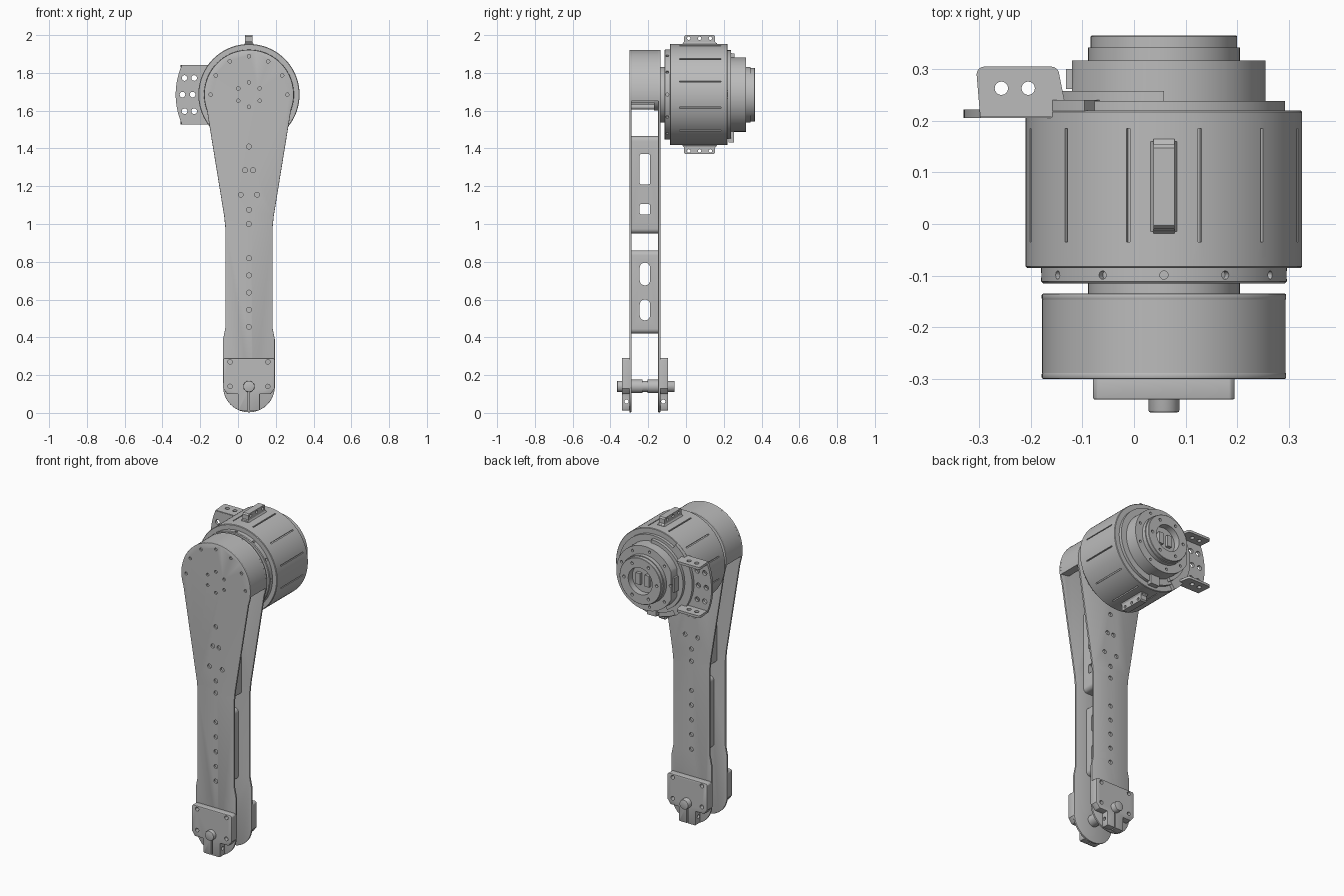
import bpy, bmesh
from math import sin, cos, pi, radians, sqrt
from mathutils import Matrix, Vector

if "Cube" in bpy.data.objects:
    bpy.data.objects.remove(bpy.data.objects["Cube"], do_unlink=True)

grey = bpy.data.materials.new("machined grey")
grey.use_nodes = True
grey.diffuse_color = (0.5, 0.5, 0.5, 1)
grey.node_tree.nodes["Principled BSDF"].inputs["Base Color"].default_value = (0.5, 0.5, 0.5, 1)

CX, CZ = 0.058, 1.685      # joint axis runs along y through here
PARTS = []


def finish(name, bm):
    bmesh.ops.recalc_face_normals(bm, faces=bm.faces)
    me = bpy.data.meshes.new(name)
    bm.to_mesh(me)
    bm.free()
    me.materials.append(grey)
    ob = bpy.data.objects.new(name, me)
    bpy.context.collection.objects.link(ob)
    PARTS.append(ob)
    return ob


def apply(ob, mod):
    bpy.context.view_layer.objects.active = ob
    bpy.ops.object.modifier_apply(modifier=mod.name)


def bevel(ob, width, segments=2):
    mod = ob.modifiers.new("edge", "BEVEL")
    mod.width, mod.segments, mod.angle_limit = width, segments, radians(40)
    apply(ob, mod)
    return ob


def cut(ob, *tools):
    for tool in tools:
        mod = ob.modifiers.new("cut", "BOOLEAN")
        mod.operation, mod.solver, mod.object = "DIFFERENCE", "EXACT", tool
        apply(ob, mod)
        PARTS.remove(tool)
        bpy.data.objects.remove(tool, do_unlink=True)
    return ob


def prism(name, pts, a, b, axis="y"):
    """Extrude a 2D outline from a to b along an axis."""
    place = {"x": lambda u, v, w: (w, u, v), "y": lambda u, v, w: (u, w, v),
             "z": lambda u, v, w: (u, v, w)}[axis]
    bm = bmesh.new()
    lo, hi = ([bm.verts.new(place(u, v, w)) for u, v in pts] for w in (a, b))
    bm.faces.new(lo)
    bm.faces.new(hi)
    for i in range(len(pts)):
        j = (i + 1) % len(pts)
        bm.faces.new((lo[i], lo[j], hi[j], hi[i]))
    return finish(name, bm)


def lathe(name, profile, n=72):
    """Revolve (y, radius) points about the joint axis."""
    bm = bmesh.new()
    rings = [[bm.verts.new((CX + r * cos(2 * pi * i / n), y, CZ + r * sin(2 * pi * i / n)))
              for i in range(n)] for y, r in profile]
    for p, q in zip(rings, rings[1:]):
        for i in range(n):
            j = (i + 1) % n
            bm.faces.new((p[i], p[j], q[j], q[i]))
    bmesh.ops.remove_doubles(bm, verts=bm.verts, dist=1e-5)
    return finish(name, bm)


def rods(name, centres, r, length, direction="y", n=16):
    """Cylinders along an axis, or pointing out from the joint axis ('radial')."""
    bm = bmesh.new()
    for c in centres:
        c = Vector(c)
        d = {"x": Vector((1, 0, 0)), "y": Vector((0, 1, 0)), "z": Vector((0, 0, 1)),
             "radial": Vector((c.x - CX, 0, c.z - CZ))}[direction]
        m = Matrix.Translation(c) @ d.to_track_quat("Z", "Y").to_matrix().to_4x4()
        bmesh.ops.create_cone(bm, cap_ends=True, segments=n, radius1=r, radius2=r,
                              depth=length, matrix=m)
    return finish(name, bm)


def box(name, x0, x1, y0, y1, z0, z1):
    return prism(name, [(x0, z0), (x1, z0), (x1, z1), (x0, z1)], y0, y1)


def arc(r, a, b, n, cx=CX, cz=CZ):
    return [(cx + r * cos(radians(a + (b - a) * i / n)),
             cz + r * sin(radians(a + (b - a) * i / n))) for i in range(n + 1)]


def round_rect(u0, u1, v0, v1, r):
    return (arc(r, 0, 90, 5, u1 - r, v1 - r) + arc(r, 90, 180, 5, u0 + r, v1 - r)
            + arc(r, 180, 270, 5, u0 + r, v0 + r) + arc(r, 270, 360, 5, u1 - r, v0 + r))


def polar(r, y, angles):
    return [(CX + r * cos(radians(a)), y, CZ + r * sin(radians(a))) for a in angles]


# Two long link plates with screw holes
right = (arc(0.137, -90, 0, 10, CX, 0.14)
         + [(CX + x, z) for x, z in ((0.137, 0.39), (0.125, 0.45), (0.125, 0.98), (0.131, 1.04))]
         + arc(0.237, -20, 90, 24))
right[0] = (CX, 0.003)
outline = right + [(2 * CX - x, z) for x, z in reversed(right[1:-1])]
screws = [(0, 1.41), (0, 1.075), (0, 1.0)] + [(0, 0.455 + 0.091 * i) for i in range(5)]
screws += [(s * x, z) for s in (-1, 1) for x, z in ((0.021, 1.285), (0.043, 1.155))]
rim = range(0, 181, 30)
for name, y0, y1 in (("front_plate", -0.30, -0.288), ("back_plate", -0.147, -0.135)):
    plate = bevel(prism(name, outline, y0, y1), 0.003)
    ym = (y0 + y1) / 2
    holes = [(CX + x, ym, z) for x, z in screws]
    cut(plate, rods("screw_cutter", holes, 0.013, 0.05))
    if name == "front_plate":
        cut(plate, rods("rim_cutter", polar(0.203, ym, rim) + polar(0.065, ym, range(30, 390, 60)),
                        0.009, 0.05))

# Arched cover between the plates at the joint
prism("joint_cover", arc(0.236, -8, 188, 48) + arc(0.178, 188, -8, 48), -0.29, -0.145)

# Output bolts and flange inside the cover
rods("output_bolts", polar(0.065, -0.215, range(30, 390, 60)), 0.014, 0.15)
lathe("output_flange", [(-0.17, 0), (-0.17, 0.085), (-0.13, 0.085), (-0.13, 0)])

# Spacers between the plates, with windows through their sides
for name, half, z0, z1, windows in (
        ("upper_spacer", 0.07, 0.95, 1.465, ((1.21, 1.37, 0.008), (1.05, 1.105, 0.008))),
        ("lower_spacer", 0.048, 0.42, 0.86, ((0.675, 0.795, 0.026), (0.49, 0.60, 0.026)))):
    spacer = prism(name, round_rect(CX - half, CX + half, z0, z1, 0.025), -0.289, -0.146)
    cut(spacer, *[prism("window_cutter", round_rect(-0.245, -0.19, a, b, r), -0.2, 0.3, "x")
                  for a, b, r in windows])

# Clamp blocks at the foot
half = [(0.053, 0.012), (0.058, 0.02), (0.058, 0.1), (0.115, 0.1), (0.137, 0.13),
        (0.137, 0.282), (0.129, 0.29)]
clamp = [(CX + x, z) for x, z in half] + [(CX - x, z) for x, z in reversed(half)]
for name, y0, y1 in (("front_clamp", -0.34, -0.289), ("back_clamp", -0.146, -0.095)):
    block = bevel(prism(name, clamp, y0, y1), 0.003)
    ym = (y0 + y1) / 2
    cut(block,
        rods("bolt_cutter", [(CX + s * 0.1, ym, z) for s in (-1, 1) for z in (0.14, 0.27)],
             0.012, 0.1),
        box("slit_cutter", CX - 0.004, CX + 0.004, y0 - 0.01, y1 + 0.01, 0, 0.12),
        rods("pinch_cutter", [(CX, ym, 0.06)], 0.011, 0.4, "x"))

# Pivot pin and its sleeve
bevel(rods("pivot_pin", [(CX, -0.2125, 0.14)], 0.03, 0.305, n=32), 0.004)
rods("pin_sleeve", [(CX, -0.175, 0.14), (CX, -0.26, 0.14)], 0.036, 0.06, n=32)

# Motor: neck, front ring with radial screws
lathe("motor_neck", [(-0.137, 0), (-0.137, 0.147), (-0.10, 0.147), (-0.10, 0)])
ring = lathe("front_ring", [(-0.115, 0), (-0.115, 0.234), (-0.111, 0.238), (-0.07, 0.238),
                            (-0.07, 0)])
cut(ring, rods("ring_cutter", polar(0.238, -0.099, range(0, 360, 30)), 0.008, 0.03, "radial"))

# Motor housing with shallow lengthwise grooves
housing = lathe("motor_housing", [(-0.085, 0), (-0.085, 0.265), (-0.082, 0.268), (0.217, 0.268),
                                  (0.22, 0.265), (0.22, 0)], 96)
bm = bmesh.new()
for x, y, z in polar(0.268, 0.075, range(15, 375, 30)):
    turn = Vector((x - CX, 0, z - CZ)).to_track_quat("Z", "Y").to_matrix().to_4x4()
    size = Matrix.Diagonal((0.007, 0.22, 0.024, 1))
    if abs((turn @ Vector((0, 1, 0))).y) < 0.5:
        size = Matrix.Diagonal((0.22, 0.007, 0.024, 1))
    bmesh.ops.create_cube(bm, size=1, matrix=Matrix.Translation((x, y, z)) @ turn @ size)
cut(housing, finish("groove_cutter", bm))

# Rear steps, flattened on the right side, with a small socket
lathe("rear_ring", [(0.20, 0), (0.20, 0.235), (0.238, 0.235), (0.238, 0)])
rear = lathe("rear_step", [(0.23, 0), (0.23, 0.197), (0.317, 0.197), (0.317, 0)])
cut(rear, box("flat_cutter", -0.3, -0.12, 0.239, 0.4, 1.4, 2.0),
    rods("step_cutter", polar(0.172, 0.317, range(20, 380, 40)), 0.008, 0.03))
box("side_socket", -0.132, -0.11, 0.262, 0.30, 1.64, 1.73)
box("lower_connector", CX - 0.03, CX + 0.03, 0.225, 0.255, 1.432, 1.50)

# Hub with a recessed centre
hub = lathe("rear_hub", [(0.31, 0), (0.31, 0.147), (0.342, 0.147), (0.342, 0.142), (0.363, 0.142),
                         (0.365, 0.14), (0.365, 0.082), (0.325, 0.082), (0.325, 0)])
cut(hub, rods("hub_cutter", polar(0.112, 0.365, range(0, 360, 60)), 0.009, 0.03))
for s in (-1, 1):
    box("recess_connector", CX + s * 0.03 - 0.015, CX + s * 0.03 + 0.015, 0.32, 0.345,
        CZ - 0.035, CZ + 0.035)

# Lugs above and below the housing
for name, s in (("top_lug", 1), ("bottom_lug", -1)):
    pts = [(-0.018, 0.255), (-0.018, 0.27), (-0.01, 0.28), (-0.01, 0.307), (-0.003, 0.315),
           (0.147, 0.315), (0.154, 0.307), (0.154, 0.28), (0.165, 0.27), (0.165, 0.255)]
    lug = prism(name, [(y, CZ + s * z) for y, z in pts], CX - 0.02, CX + 0.02, "x")
    cut(lug, rods("lug_cutter", [(CX, y, CZ + s * 0.298) for y in (0.015, 0.072, 0.129)],
                  0.009, 0.2, "x"))
    foot = [(CX - 0.03, CZ + s * 0.26), (CX - 0.02, CZ + s * 0.275),
            (CX + 0.02, CZ + s * 0.275), (CX + 0.03, CZ + s * 0.26)]
    prism(name + "_foot", foot, -0.015, 0.16)

# Side bracket: curved web, two flanges and its mounting arc
web = prism("bracket_web", arc(0.388, 156.5, 203.5, 16) + arc(0.24, 220, 140, 16), 0.205, 0.222)
cut(web, rods("web_cutter", [(x, 0.213, CZ + d) for d, xs in
              ((0.088, (-0.283, -0.232)), (0, (-0.294, -0.24)), (-0.088, (-0.283, -0.232)))
              for x in xs], 0.015, 0.1))
for name, z in (("bracket_top_flange", 1.828), ("bracket_bottom_flange", 1.528)):
    pts = ([(-0.298, 0.207), (-0.10, 0.207), (-0.10, 0.225), (-0.135, 0.24)]
           + arc(0.015, 0, 90, 4, -0.16, 0.29) + arc(0.015, 90, 180, 4, -0.29, 0.29))
    flange = prism(name, pts, z, z + 0.015, "z")
    cut(flange, rods("flange_cutter", [(-0.257, 0.263, z), (-0.205, 0.263, z)], 0.013, 0.1, "z"))
prism("bracket_mount", arc(0.268, 125, 235, 30) + arc(0.19, 235, 125, 30), 0.219, 0.24)
prism("mount_arc", arc(0.218, 90, 240, 36) + arc(0.185, 240, 90, 36), 0.235, 0.258)

# Smooth the round parts while keeping edges sharp
bpy.ops.object.select_all(action="DESELECT")
for ob in PARTS:
    ob.select_set(True)
bpy.context.view_layer.objects.active = PARTS[0]
bpy.ops.object.shade_smooth_by_angle(angle=radians(30))
